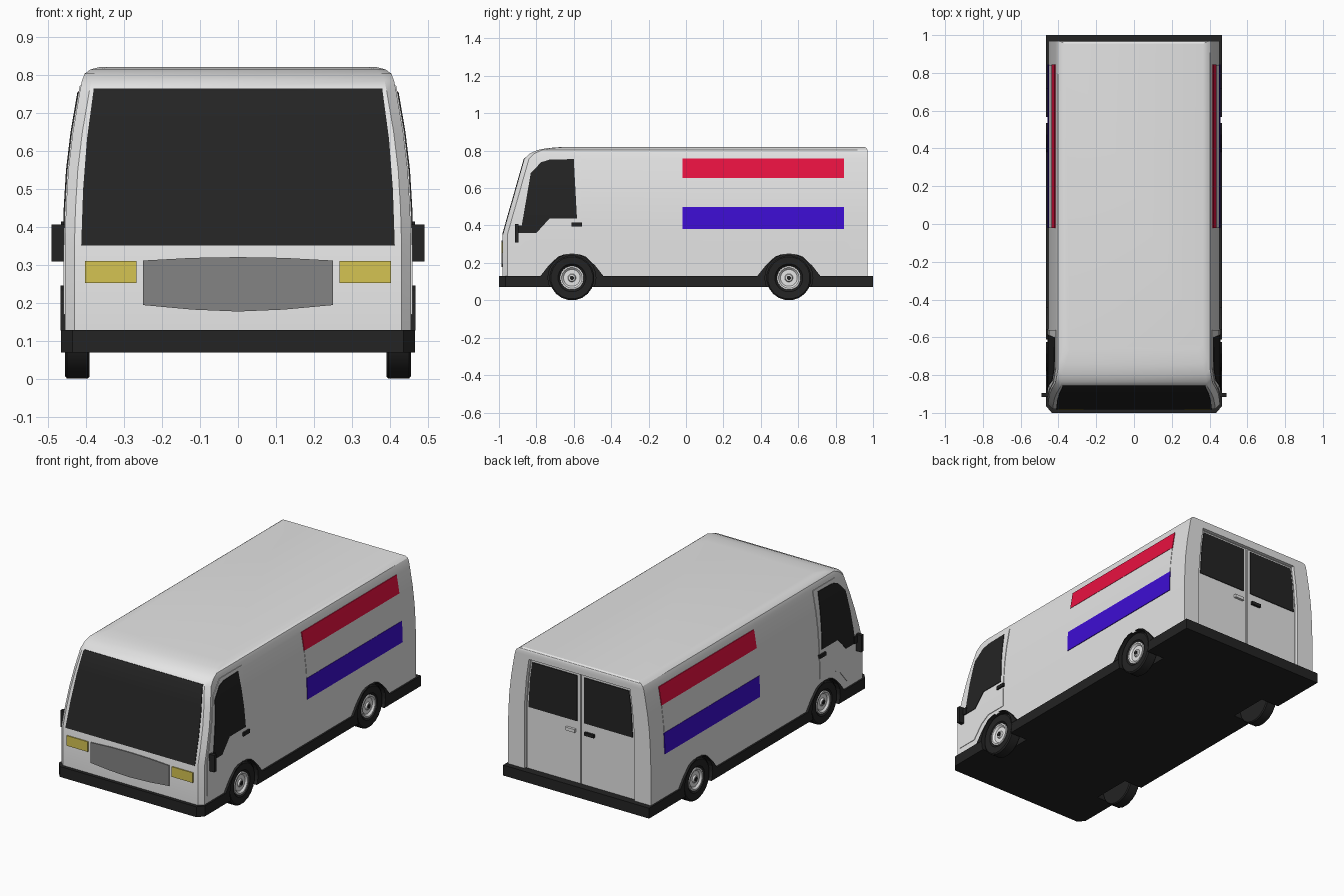
import bpy, bmesh, math
from mathutils import Vector

if "Cube" in bpy.data.objects:
    bpy.data.objects.remove(bpy.data.objects["Cube"])

def material(name, r, g, b):
    m = bpy.data.materials.new(name)
    m.diffuse_color = (r, g, b, 1)
    m.use_nodes = True
    m.node_tree.nodes["Principled BSDF"].inputs["Base Color"].default_value = m.diffuse_color
    return m

WHITE = material("body_white", .78, .78, .78)
DARK = material("dark_trim", .017, .017, .017)
GREY = material("grille_grey", .23, .23, .23)
YELLOW = material("lamp_yellow", .66, .55, .085)
RED = material("stripe_red", .85, .006, .055)
BLUE = material("stripe_blue", .047, .004, .65)

# Body levels: z, half width, front y, back y
LEVELS = [(.10, .455, -.98, .97), (.35, .455, -.98, .97), (.45, .452, -.952, .97),
          (.55, .446, -.923, .97), (.65, .434, -.895, .97), (.755, .416, -.865, .97),
          (.785, .410, -.835, .97), (.803, .403, -.795, .97), (.814, .388, -.74, .965),
          (.82, .365, -.66, .955)]
CUTS = [l[0] for l in LEVELS]
WHEEL_Y = (-.61, .55)

def level(z, k):
    for a, b in zip(LEVELS, LEVELS[1:]):
        if z <= b[0]:
            return a[k] + (b[k] - a[k]) * (z - a[0]) / (b[0] - a[0])
    return LEVELS[-1][k]

def add(name, verts, faces, mat):
    me = bpy.data.meshes.new(name)
    me.from_pydata(verts, [], faces)
    bm = bmesh.new()
    bm.from_mesh(me)
    bmesh.ops.remove_doubles(bm, verts=bm.verts, dist=1e-5)
    bmesh.ops.recalc_face_normals(bm, faces=bm.faces)
    bm.to_mesh(me)
    bm.free()
    me.materials.append(mat)
    ob = bpy.data.objects.new(name, me)
    bpy.context.collection.objects.link(ob)
    return ob

def smooth(ob, deg=30):
    bpy.ops.object.select_all(action='DESELECT')
    ob.select_set(True)
    bpy.context.view_layer.objects.active = ob
    bpy.ops.object.shade_smooth_by_angle(angle=math.radians(deg))

def plate(name, pts, f, t0, t1, mat, cuts=()):
    """Outline in 2D, split at heights, mapped by f(a, b, t) and given thickness t0..t1."""
    bm = bmesh.new()
    face = bm.faces.new([bm.verts.new((a, b, 0)) for a, b in pts])
    if cuts:
        bmesh.ops.triangulate(bm, faces=[face])
    for c in cuts:
        bmesh.ops.bisect_plane(bm, geom=bm.verts[:] + bm.edges[:] + bm.faces[:],
                               plane_co=(0, c, 0), plane_no=(0, 1, 0), dist=1e-5)
    bm.verts.index_update()
    co = [v.co.copy() for v in bm.verts]
    n = len(co)
    faces = [[v.index for v in fa.verts] for fa in bm.faces]
    faces += [[i + n for i in reversed(fa)] for fa in faces]
    for e in bm.edges:
        if len(e.link_faces) == 1:
            i, j = e.verts[0].index, e.verts[1].index
            faces.append([i, j, j + n, i + n])
    bm.free()
    ob = add(name, [f(c.x, c.y, t) for t in (t0, t1) for c in co], faces, mat)
    if cuts:
        smooth(ob)
    return ob

def rect(a0, a1, b0, b1):
    return [(a0, b0), (a1, b0), (a1, b1), (a0, b1)]

def box(name, x0, x1, y0, y1, z0, z1, mat):
    return plate(name, rect(x0, x1, y0, y1), lambda a, b, t: (a, b, t), z0, z1, mat)

def mirrored(pts):
    return pts + [(-a, b) for a, b in reversed(pts)]

def side(s):
    return lambda a, b, t: (s * (level(b, 1) + t), a, b)

def front(a, b, t):
    return (a, level(b, 2) - t, b)

def rear(a, b, t):
    return (a, t, b)

def lathe(name, prof, s, y, mat, n=20):
    verts, faces, m = [], [], len(prof)
    for i in range(n):
        a = 2 * math.pi * (i + .5) / n
        verts += [(s * x, y + r * math.sin(a), .12 - r * math.cos(a)) for r, x in prof]
    for i in range(n):
        for j in range(m - 1):
            k = (i + 1) % n
            faces.append([i * m + j, i * m + j + 1, k * m + j + 1, k * m + j])
    ob = add(name, verts, faces, mat)
    smooth(ob)
    return ob

def cut(ob, cutter):
    bpy.context.view_layer.objects.active = ob
    mod = ob.modifiers.new("cut", 'BOOLEAN')
    mod.operation, mod.solver, mod.object = 'DIFFERENCE', 'EXACT', cutter
    bpy.ops.object.modifier_apply(modifier=mod.name)

# Body shell lofted from horizontal outlines
verts = []
for z, w, yf, yb in LEVELS:
    c = .025
    verts += [(x, y, z) for x, y in ((-w + c, yf), (w - c, yf), (w, yf + c),
                                     (w, yb), (-w, yb), (-w, yf + c))]
faces = [list(range(6)), list(range(len(verts) - 6, len(verts)))]
for i in range(len(LEVELS) - 1):
    for j in range(6):
        k = (j + 1) % 6
        faces.append([i * 6 + j, i * 6 + k, i * 6 + 6 + k, i * 6 + 6 + j])
body = add("body_shell", verts, faces, WHITE)
body.data.materials.append(DARK)

# Skirt and floor
skirt = plate("skirt_and_floor", mirrored([(.435, -1), (.465, -.965), (.465, 1)]),
              lambda a, b, t: (a, b, t), .07, .13, DARK)

# Wheels, wheel arches and wheel wells
ARCH = [(.17, .128), (.125, .185), (.075, .233), (.04, .246)]
circle = [(.128 * math.cos(i * math.pi / 12), .12 + .128 * math.sin(i * math.pi / 12))
          for i in range(24)]
for s in (-1, 1):
    for y in WHEEL_Y:
        to_side = lambda a, b, t: (s * t, y + a, b)
        arch = plate("wheel_arch", mirrored(ARCH), to_side, .41, .467, DARK)
        well = plate("well_cutter", circle, to_side, .35, .5, DARK)
        well.hide_render = True
        for ob in (arch, body, skirt):
            cut(ob, well)
        bpy.data.objects.remove(well)
        lathe("tyre", [(0, .39), (.115, .39), (.12, .396), (.12, .449), (.113, .455),
                       (.075, .452), (.063, .44), (.06, .425), (0, .425)], s, y, DARK)
        lathe("hub", [(.064, .43), (.064, .45), (.055, .45), (.045, .44), (.022, .44),
                      (.018, .448), (0, .448)], s, y, WHITE)
        lathe("hub_cap", [(.012, .44), (.012, .452), (0, .452)], s, y, DARK, 8)

# Rear door recess
DOOR = [(.35, .12), (.35, .5), (.338, .65), (.322, .765)]
recess = plate("recess_cutter", mirrored(DOOR), rear, .95, 1.05, WHITE)
recess.hide_render = True
cut(body, recess)
bpy.data.objects.remove(recess)
for p in body.data.polygons:
    c = p.center
    if .3 < abs(c.x) < .452 and c.z < .26 and min(abs(c.y - y) for y in WHEEL_Y) < .15:
        p.material_index = 1
smooth(body)

# Rear doors, windows and handles
for s in (-1, 1):
    m = lambda pts: [(s * a, b) for a, b in pts]
    plate("rear_door", m([(.004, .125), (.343, .125), (.343, .5), (.331, .65), (.316, .758),
                          (.004, .758)]), rear, .945, .956, WHITE)
    plate("rear_window", m([(.022, .485), (.332, .485), (.322, .65), (.308, .748),
                            (.022, .748)]), rear, .95, .96, DARK)
    plate("rear_handle", m(rect(.03, .09, .42, .438)), rear, .95, .97,
          WHITE if s > 0 else DARK)

# Windscreen, grille and headlights
plate("windscreen", mirrored([(.412, .352), (.407, .5), (.397, .63), (.379, .764)]),
      front, -.003, .003, DARK, CUTS)
plate("grille", [(-.25, .195), (-.12, .183), (0, .178), (.12, .183), (.25, .195),
                 (.25, .312), (.12, .319), (0, .321), (-.12, .319), (-.25, .312)],
      front, -.002, .006, GREY)
for s in (-1, 1):
    plate("headlight", rect(s * .267, s * .402, .253, .311), front, -.002, .006, YELLOW)

# Side doors, windows, stripes, handles and mirrors
CAB_DOOR = [(-.93, .17), (-.81, .17), (-.75, .24), (-.69, .275), (-.565, .275), (-.56, .772),
            (-.76, .772), (-.84, .70), (-.93, .38)]
CAB_WINDOW = [(-.885, .36), (-.80, .36), (-.73, .437), (-.583, .437), (-.60, .755),
              (-.73, .752), (-.775, .738), (-.83, .68)]
for s in (-1, 1):
    f = side(s)
    plate("cab_door", CAB_DOOR, f, -.003, .003, WHITE, CUTS)
    plate("cab_window", CAB_WINDOW, f, -.002, .006, DARK, CUTS)
    plate("stripe_panel", rect(-.018, .843, .50, .655), f, -.003, .002, WHITE, CUTS)
    plate("red_stripe", rect(-.02, .845, .655, .757), f, -.003, .004, RED, CUTS)
    plate("blue_stripe", rect(-.02, .845, .38, .50), f, -.003, .004, BLUE, CUTS)
    plate("door_handle", rect(-.612, -.556, .395, .415), f, 0, .012, DARK)
    box("mirror", s * .452, s * .49, -.915, -.895, .31, .407, DARK)
    box("mirror_arm", s * .44, s * .465, -.90, -.87, .36, .40, DARK)
